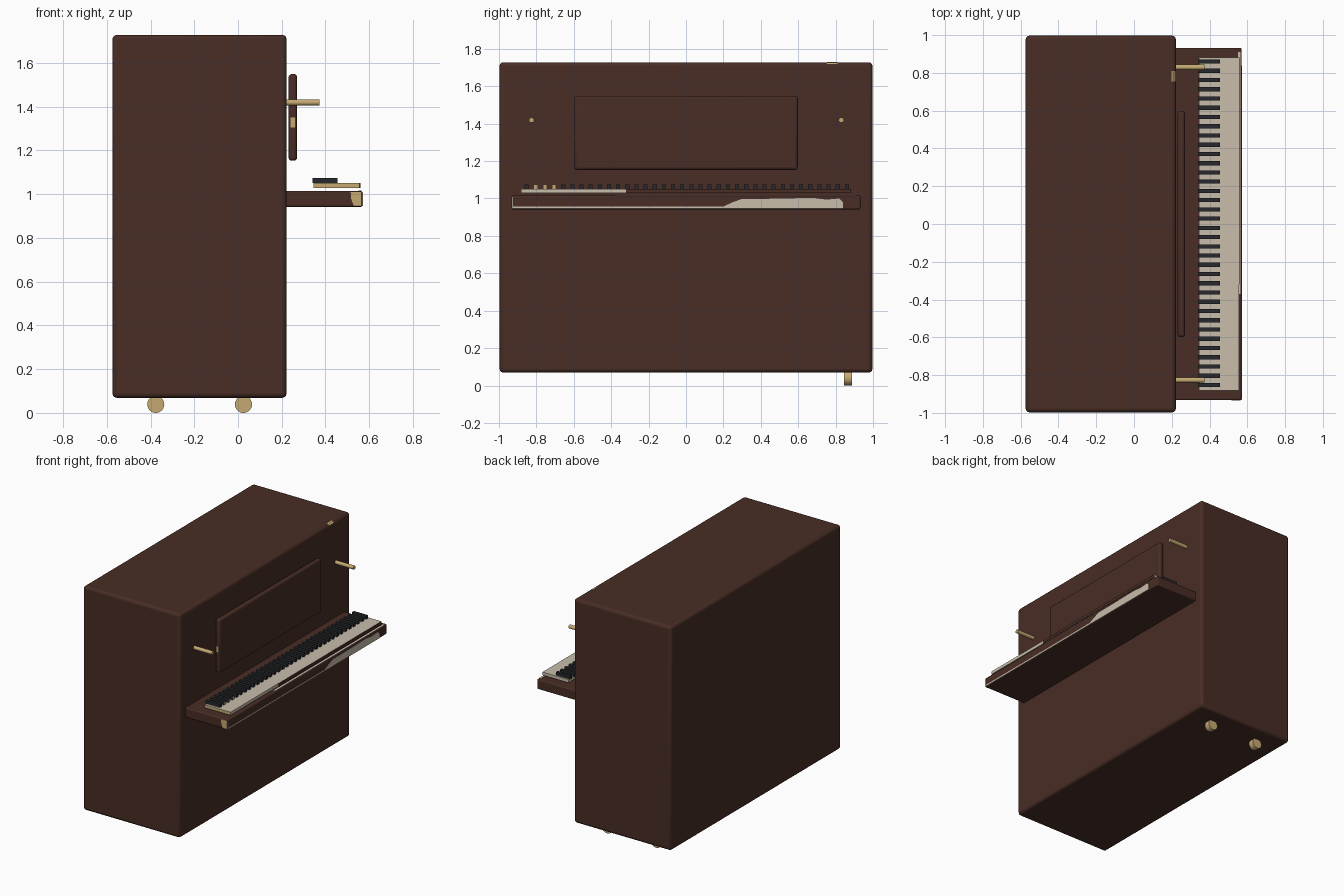
import bpy
import bmesh
from math import pi
from mathutils import Matrix

if "Cube" in bpy.data.objects:
    bpy.data.objects.remove(bpy.data.objects["Cube"])


def material(name, rgb):
    m = bpy.data.materials.new(name)
    m.use_nodes = True
    m.diffuse_color = (*rgb, 1)
    m.node_tree.nodes["Principled BSDF"].inputs["Base Color"].default_value = (*rgb, 1)
    return m


WOOD = material("dark brown wood", (0.065, 0.026, 0.018))
IVORY = material("ivory", (0.58, 0.51, 0.41))
EBONY = material("ebony black", (0.02, 0.022, 0.025))
BRASS = material("brass", (0.56, 0.4, 0.17))


def finish(bm, name, mats):
    bmesh.ops.recalc_face_normals(bm, faces=bm.faces)
    mesh = bpy.data.meshes.new(name)
    bm.to_mesh(mesh)
    bm.free()
    for m in mats:
        mesh.materials.append(m)
    obj = bpy.data.objects.new(name, mesh)
    bpy.context.collection.objects.link(obj)
    return obj


def smooth(obj):
    bpy.ops.object.select_all(action='DESELECT')
    obj.select_set(True)
    bpy.context.view_layer.objects.active = obj
    bpy.ops.object.shade_smooth_by_angle()


def add_box(bm, x, y, z):
    size = Matrix.Diagonal((x[1] - x[0], y[1] - y[0], z[1] - z[0], 1))
    centre = Matrix.Translation((sum(x) / 2, sum(y) / 2, sum(z) / 2))
    return bmesh.ops.create_cube(bm, size=1, matrix=centre @ size)["verts"]


def box(name, x, y, z, mat, bevel=0):
    bm = bmesh.new()
    add_box(bm, x, y, z)
    obj = finish(bm, name, [mat])
    if bevel:
        mod = obj.modifiers.new("rounded edges", 'BEVEL')
        mod.width = bevel
        mod.segments = 3
        smooth(obj)
    return obj


def cylinder(name, centre, radius, depth, axis, mat):
    turn = Matrix.Rotation(pi / 2, 4, 'Y' if axis == 'X' else 'X')
    bm = bmesh.new()
    bmesh.ops.create_cone(bm, cap_ends=True, segments=32, radius1=radius, radius2=radius,
                          depth=depth, matrix=Matrix.Translation(centre) @ turn)
    smooth(finish(bm, name, [mat]))


def plate(name, points, offset, mat):
    """Thin outline plate extruded from a flat polygon."""
    bm = bmesh.new()
    face = bm.faces.new([bm.verts.new(p) for p in points])
    out = bmesh.ops.extrude_face_region(bm, geom=[face])["geom"]
    bmesh.ops.translate(bm, vec=offset, verts=[v for v in out if isinstance(v, bmesh.types.BMVert)])
    finish(bm, name, [mat])


# Main body and keybed
box("case", (-0.574, 0.222), (-0.997, 0.997), (0.069, 1.728), WOOD, 0.02)
box("keybed", (0.2, 0.569), (-0.933, 0.933), (0.942, 1.015), WOOD, 0.008)
box("music_desk", (0.231, 0.27), (-0.598, 0.598), (1.153, 1.549), WOOD, 0.014)

# White key slab, brass at its right end
bm = bmesh.new()
add_box(bm, (0.345, 0.556), (-0.882, 0.882), (1.028, 1.051))
bm.normal_update()
for f in bm.faces:
    f.material_index = 1 if f.normal.y < -0.5 else 0
finish(bm, "white_keys", [IVORY, BRASS])
box("key_front_strip", (0.555, 0.559), (-0.32, 0.882), (1.028, 1.05), WOOD)

# Evenly spaced black keys, a few with brass fronts
COUNT = 36
bm = bmesh.new()
for i in range(COUNT):
    y = -0.852 + i * 1.712 / (COUNT - 1)
    verts = add_box(bm, (0.34, 0.456), (y - 0.011, y + 0.011), (1.05, 1.074))
    if i in (1, 2, 3):
        for f in {f for v in verts for f in v.link_faces}:
            f.material_index = int(f.calc_center_median().x > 0.45)
finish(bm, "black_keys", [EBONY, BRASS])

# Candle arms on the front panel
for side, y in (("right", -0.826), ("left", 0.83)):
    cylinder("candle_arm_" + side, (0.292, y, 1.419), 0.014, 0.16, 'X', BRASS)

# Casters
for side, x in (("back", -0.376), ("front", 0.025)):
    cylinder("caster_" + side, (x, 0.865, 0.039), 0.039, 0.043, 'Y', BRASS)

# Ivory inlay along the keybed front
box("keybed_inlay_strip", (0.568, 0.571), (-0.928, 0.21), (0.946, 0.957), IVORY)
box("keybed_inlay_end", (0.568, 0.571), (-0.931, -0.925), (0.946, 1.008), IVORY)
outline = [(0.2, 0.946), (0.84, 0.946), (0.84, 0.98), (0.82, 1.0), (0.75, 0.994),
           (0.68, 1.003), (0.42, 0.998), (0.3, 0.998), (0.25, 0.98), (0.2, 0.957)]
plate("keybed_inlay_panel", [(0.568, y, z) for y, z in outline], (0.003, 0, 0), IVORY)
box("keybed_top_inlay", (0.55, 0.565), (-0.37, 0.91), (1.013, 1.0165), IVORY)

# Brass patches on the right ends and upper edge
outline = [(0.53, 0.946), (0.565, 0.946), (0.565, 1.01), (0.515, 1.01), (0.518, 0.975)]
plate("keybed_end_patch", [(x, -0.932, z) for x, z in outline], (0, -0.003, 0), BRASS)
box("desk_end_patch", (0.239, 0.262), (-0.6, -0.596), (1.305, 1.35), BRASS)
outline = [(0.199, 1.729), (0.213, 1.725), (0.219, 1.719), (0.21, 1.716)]
plate("case_edge_patch", [(x, 0.755, z) for x, z in outline], (0, 0.055, 0), BRASS)
